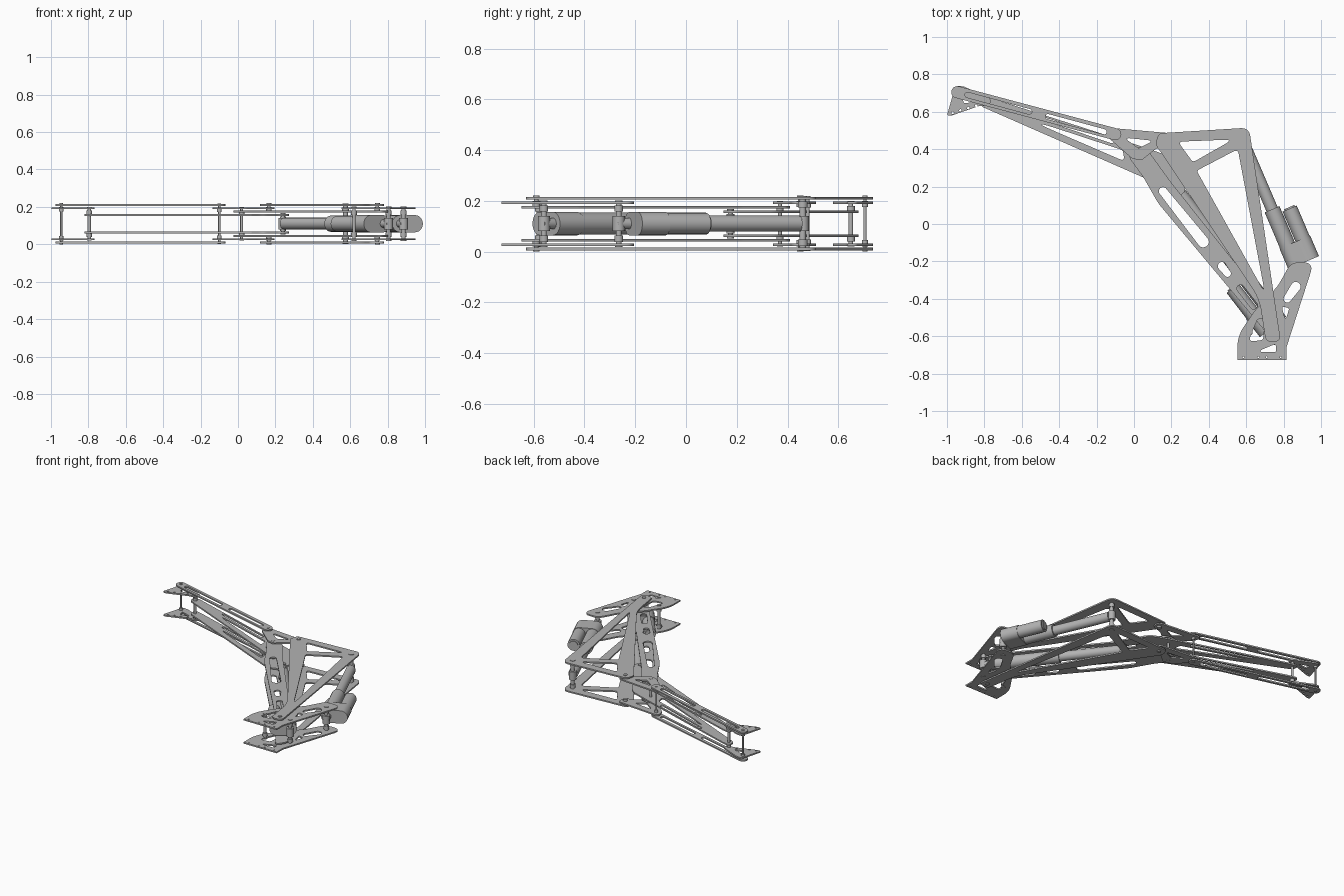
import bpy, math
from mathutils import Vector, Matrix
from mathutils.geometry import convex_hull_2d

if "Cube" in bpy.data.objects:
    bpy.data.objects.remove(bpy.data.objects["Cube"])

MID = 0.11      # height of the mirror plane between the paired plates
THICK = 0.01

metal = bpy.data.materials.new("grey metal")
metal.use_nodes = True
metal.diffuse_color = (0.45, 0.45, 0.45, 1)
metal.node_tree.nodes["Principled BSDF"].inputs["Base Color"].default_value = metal.diffuse_color
parts = []


def circle(x, y, r, n=24):
    return [Vector((x + r * math.cos(math.tau * i / n), y + r * math.sin(math.tau * i / n)))
            for i in range(n)]


def hull(*discs):
    """Rounded outline wrapped around discs (x, y, r)."""
    pts = [p for d in discs for p in circle(*d)]
    return [pts[i] for i in convex_hull_2d(pts)]


def rounded(*corners):
    """Polygon outline whose corners (x, y, r) are filleted."""
    out = []
    for i, (x, y, r) in enumerate(corners):
        p = Vector((x, y))
        a = Vector(corners[i - 1][:2]) - p
        b = Vector(corners[(i + 1) % len(corners)][:2]) - p
        if r == 0:
            out.append(p)
            continue
        t = min(r / math.tan(a.angle(b) / 2), 0.48 * a.length, 0.48 * b.length)
        p0, p1 = p + a.normalized() * t, p + b.normalized() * t
        for k in range(9):
            s = k / 8
            out.append(p0 * (1 - s) ** 2 + p * 2 * s * (1 - s) + p1 * s * s)
    return out


def extrude(name, loops, thick, matrix):
    """Solid made from an outline and its holes."""
    cu = bpy.data.curves.new(name, 'CURVE')
    cu.dimensions, cu.fill_mode, cu.extrude = '2D', 'BOTH', thick / 2
    for loop in loops:
        sp = cu.splines.new('POLY')
        sp.points.add(len(loop) - 1)
        for pt, p in zip(sp.points, loop):
            pt.co = (p.x, p.y, 0, 1)
        sp.use_cyclic_u = True
    tmp = bpy.data.objects.new(name + " curve", cu)
    mesh = bpy.data.meshes.new_from_object(tmp)
    bpy.data.objects.remove(tmp)
    mesh.materials.clear()
    mesh.materials.append(metal)
    ob = bpy.data.objects.new(name, mesh)
    bpy.context.collection.objects.link(ob)
    ob.matrix_world = matrix
    parts.append(ob)


def plate_pair(name, z, *loops):
    for side, h in (("upper", z), ("lower", 2 * MID - z)):
        extrude(f"{side}_{name}", loops, THICK, Matrix.Translation((0, 0, h)))


def rod(name, a, b, r):
    a, b = Vector(a), Vector(b)
    bpy.ops.mesh.primitive_cylinder_add(vertices=32, radius=r, depth=(b - a).length,
                                        location=(a + b) / 2)
    ob = bpy.context.object
    ob.name = name
    ob.rotation_euler = (b - a).to_track_quat('Z', 'Y').to_euler()
    ob.data.materials.append(metal)
    parts.append(ob)


def pin(name, x, y, half, r=0.009, inner=0.0):
    """Pivot pin with collars by the plates; inner > 0 leaves the middle open."""
    for s in (1, -1):
        rod(name, (x, y, MID + s * inner), (x, y, MID + s * half), r)
        rod(name + "_collar", (x, y, MID + s * (half - 0.045)),
            (x, y, MID + s * (half - 0.02)), r + 0.006)
        rod(name + "_head", (x, y, MID + s * (half - 0.006)),
            (x, y, MID + s * half), r + 0.004)


# Pivot positions
tip, wrist, joint = (-0.945, 0.705), (-0.795, 0.65), (-0.1, 0.48)
elbow, crank, apex = (0.02, 0.37), (0.165, 0.45), (0.575, 0.46)
hook, foot = (0.24, 0.175), (0.745, -0.59)
lift_base, fold_base = (0.885, -0.265), (0.805, -0.56)

# Base bracket
plate_pair("base_bracket", 0.193,
           rounded((0.553, -0.727, 0), (0.815, -0.727, 0), (0.815, -0.66, 0.05),
                   (0.962, -0.205, 0.055), (0.84, -0.205, 0.07), (0.77, -0.33, 0.2),
                   (0.64, -0.47, 0.15), (0.553, -0.60, 0.2)),
           hull((0.865, -0.335, 0.026), (0.82, -0.40, 0.02)),
           rounded((0.65, -0.685, 0.012), (0.76, -0.685, 0.012), (0.76, -0.64, 0.012)),
           rounded((0.61, -0.63, 0.02), (0.69, -0.62, 0.02), (0.70, -0.50, 0.02), (0.66, -0.51, 0.02)),
           rounded((0.79, -0.44, 0.01), (0.83, -0.45, 0.01), (0.81, -0.52, 0.01)),
           *[circle(x, -0.712, 0.005, 12) for x in (0.585, 0.665, 0.71, 0.785)])

# Triangular lifting frame
plate_pair("lifting_frame", 0.21,
           rounded((0.615, 0.515, 0.05), (0.13, 0.485, 0.035), (0.115, 0.425, 0.04),
                   (0.22, 0.27, 0.15), (0.67, -0.40, 0.3), (0.705, -0.63, 0.035),
                   (0.785, -0.63, 0.035)),
           rounded((0.235, 0.44, 0.015), (0.53, 0.452, 0.012), (0.315, 0.33, 0.02)),
           rounded((0.335, 0.285, 0.015), (0.555, 0.40, 0.02), (0.70, -0.37, 0.008)))

# Main boom
plate_pair("boom", 0.175,
           rounded((0.0, 0.415, 0.04), (0.07, 0.40, 0.04), (0.20, 0.22, 0.2),
                   (0.71, -0.42, 0.2), (0.81, -0.58, 0.06), (0.76, -0.67, 0.06),
                   (0.69, -0.56, 0.1), (0.13, 0.11, 0.3), (0.05, 0.25, 0.1), (-0.03, 0.36, 0.04)),
           hull((0.155, 0.175, 0.022), (0.37, -0.095, 0.03)),
           hull((0.47, -0.225, 0.022), (0.50, -0.265, 0.018)),
           hull((0.57, -0.345, 0.02), (0.64, -0.435, 0.02)))

# Elbow link
plate_pair("elbow_link", 0.193,
           rounded((-0.14, 0.515, 0.03), (0.20, 0.485, 0.03), (0.19, 0.42, 0.03),
                   (0.12, 0.405, 0.1), (0.04, 0.34, 0.03), (-0.01, 0.35, 0.03), (-0.13, 0.455, 0.03)),
           rounded((-0.055, 0.462, 0.01), (0.105, 0.445, 0.01), (0.025, 0.405, 0.012)))

# Forearm with curved hook
plate_pair("forearm", 0.157,
           rounded((-0.82, 0.685, 0.03), (-0.76, 0.672, 0.03), (0.04, 0.415, 0.1), (0.17, 0.37, 0.12),
                   (0.285, 0.18, 0.04), (0.225, 0.135, 0.035), (0.14, 0.27, 0.08),
                   (0.07, 0.24, 0.015), (-0.82, 0.63, 0.03)),
           rounded((-0.60, 0.572, 0.01), (-0.06, 0.395, 0.02), (-0.05, 0.335, 0.02)),
           hull((-0.52, 0.575, 0.008), (-0.12, 0.443, 0.011)))

# Upper tie bar
plate_pair("tie_bar", 0.21,
           hull((*tip, 0.032), (*joint, 0.032)),
           hull((-0.89, 0.69, 0.014), (-0.56, 0.601, 0.014)),
           hull((-0.46, 0.574, 0.014), (-0.16, 0.493, 0.014)))

# Tool bracket at the tip
plate_pair("tool_bracket", 0.193,
           rounded((-0.955, 0.74, 0.03), (-0.91, 0.735, 0.03), (-0.765, 0.67, 0.03),
                   (-0.77, 0.635, 0.03), (-0.83, 0.63, 0.05), (-0.975, 0.58, 0.01), (-1.0, 0.58, 0.01)),
           rounded((-0.92, 0.685, 0.008), (-0.83, 0.655, 0.008), (-0.91, 0.645, 0.008)),
           *[circle(-0.97 + 0.042 * i, 0.594 + 0.013 * i, 0.007, 12) for i in range(4)])

# Pivot pins
pin("tip_pin", *tip, 0.11, 0.006)
pin("wrist_pin", *wrist, 0.09)
pin("joint_pin", *joint, 0.108, 0.006)
pin("elbow_pin", *elbow, 0.09, 0.008)
pin("crank_pin", *crank, 0.11, 0.009, 0.065)
pin("apex_pin", *apex, 0.108, 0.013)
pin("hook_pin", *hook, 0.058, 0.01)
pin("foot_pin", *foot, 0.11, 0.009, 0.06)
pin("lift_base_pin", *lift_base, 0.092, 0.011)
pin("fold_base_pin", *fold_base, 0.092, 0.011)
pin("spacer_pin", 0.62, -0.58, 0.092, 0.009)


def actuator(name, end, base, side):
    """Linear actuator; the motor sits beside the tube on the given side."""
    end, base = Vector((*end, MID)), Vector((*base, MID))
    axis = (base - end).normalized()
    across = Vector((-axis.y, axis.x, 0)) * side
    up = Vector((0, 0, 1))
    length = (base - end).length

    def at(from_base, off=0.0):
        return base - axis * from_base + across * off

    rod(name + "_piston", end + axis * 0.015, at(0.36), 0.032)
    rod(name + "_tube", at(0.38 + 0.13 * (length - 0.795) / 0.135), at(0.14), 0.043)
    rod(name + "_motor", at(0.34, 0.088), at(0.15, 0.088), 0.041)
    rod(name + "_motor_cap", at(0.348, 0.088), at(0.34, 0.088), 0.03)
    rod(name + "_base_eye", at(0.05), at(-0.012), 0.022)
    for label, p in (("_end_boss", end), ("_base_boss", base)):
        rod(name + label, p - up * 0.03, p + up * 0.03, 0.024)
    # Gear housing joining tube and motor
    frame = Matrix((across, up, across.cross(up))).transposed().to_4x4()
    frame.translation = at(0.105)
    extrude(name + "_gear_housing", [hull((0, 0, 0.046), (0.086, 0, 0.046))], 0.12, frame)


actuator("lift_actuator", apex, lift_base, 1)
actuator("fold_actuator", hook, fold_base, -1)

# Smooth shading with sharp plate edges
bpy.ops.object.select_all(action='DESELECT')
for ob in parts:
    ob.select_set(True)
bpy.context.view_layer.objects.active = parts[0]
bpy.ops.object.shade_smooth_by_angle(angle=math.radians(35))
